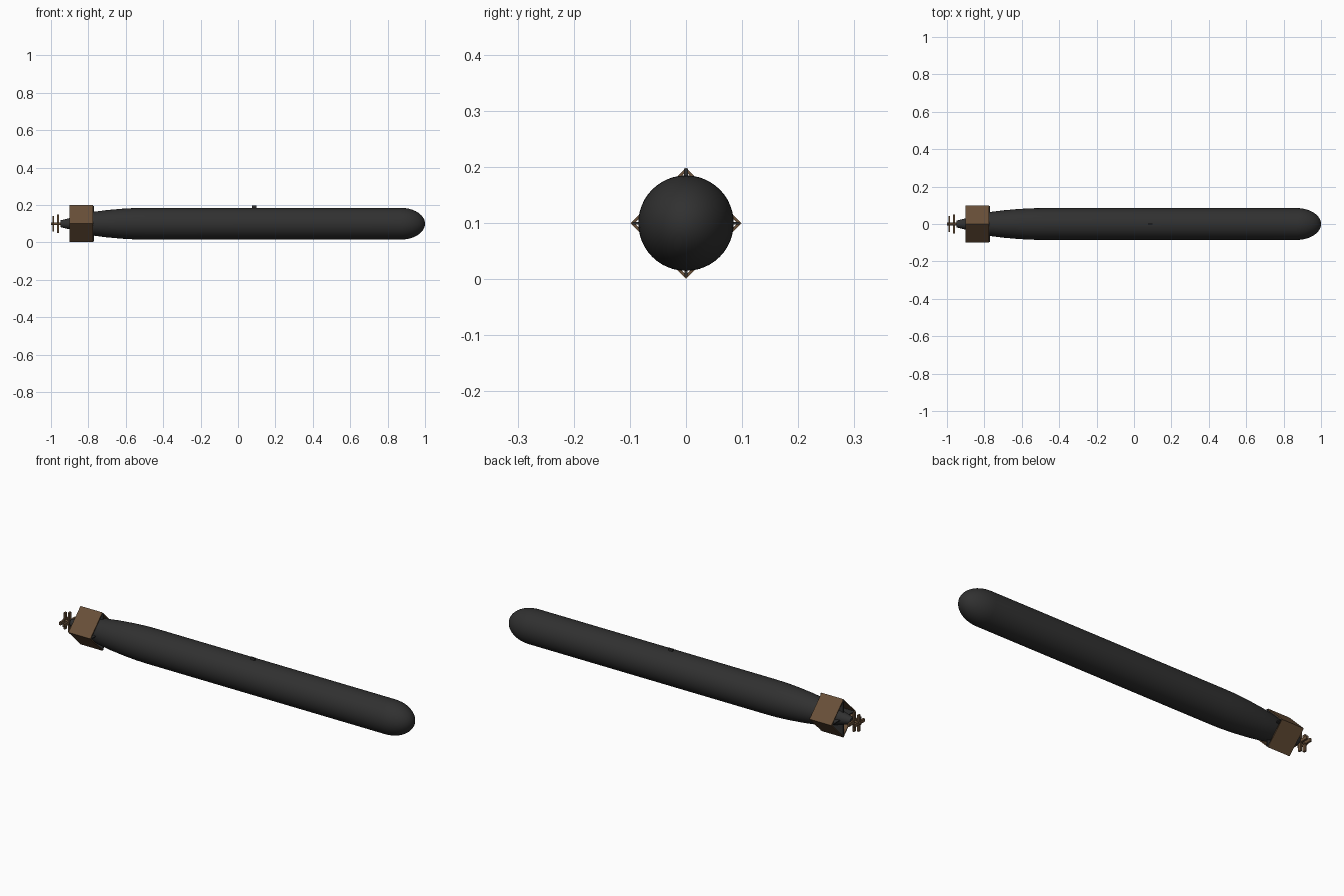
import bpy, bmesh, math
from mathutils import Matrix, Vector

cube = bpy.data.objects.get("Cube")
if cube:
    bpy.data.objects.remove(cube)

AXIS = 0.1  # height of the body axis


def material(name, rgb):
    m = bpy.data.materials.new(name)
    m.use_nodes = True
    m.diffuse_color = (*rgb, 1)
    b = m.node_tree.nodes["Principled BSDF"]
    b.inputs["Base Color"].default_value = (*rgb, 1)
    b.inputs["Roughness"].default_value = 0.7
    return m


dark = material("dark grey paint", (0.03, 0.03, 0.03))
bronze = material("brown bronze", (0.14, 0.08, 0.04))


def finish(name, bm, mat, smooth=False):
    bmesh.ops.recalc_face_normals(bm, faces=bm.faces)
    mesh = bpy.data.meshes.new(name)
    bm.to_mesh(mesh)
    bm.free()
    mesh.materials.append(mat)
    ob = bpy.data.objects.new(name, mesh)
    bpy.context.collection.objects.link(ob)
    ob.location.z = AXIS
    if smooth:
        bpy.ops.object.select_all(action='DESELECT')
        ob.select_set(True)
        bpy.context.view_layer.objects.active = ob
        bpy.ops.object.shade_smooth_by_angle(angle=math.radians(40))
    return ob


def lathe(name, profile, mat, sides=48):
    """Revolve (x, radius) points about the long axis."""
    bm = bmesh.new()
    verts = [bm.verts.new((x, 0, r)) for x, r in profile]
    edges = [bm.edges.new(p) for p in zip(verts, verts[1:])]
    bmesh.ops.spin(bm, geom=verts + edges, cent=(0, 0, 0), axis=(1, 0, 0),
                   angle=math.tau, steps=sides, use_duplicate=False)
    bmesh.ops.remove_doubles(bm, verts=bm.verts, dist=0.00001)
    return finish(name, bm, mat, True)


def prism(bm, outline, thickness, turn):
    """Extrude an (x, z) outline across y, then turn it about the long axis."""
    rot = Matrix.Rotation(turn, 4, 'X')
    face = bm.faces.new([bm.verts.new(rot @ Vector((x, -thickness / 2, z))) for x, z in outline])
    ext = bmesh.ops.extrude_face_region(bm, geom=[face])
    verts = [v for v in ext["geom"] if isinstance(v, bmesh.types.BMVert)]
    bmesh.ops.translate(bm, verts=verts, vec=rot @ Vector((0, thickness, 0)))


# Hull: cylinder with an elliptical nose and a tapered tail
R = 0.085
hull = [(-0.95, 0), (-0.95, 0.018), (-0.90, 0.03), (-0.84, 0.048), (-0.77, 0.064),
        (-0.70, 0.073), (-0.62, 0.08), (-0.55, 0.084), (-0.48, R)]
for i in range(13):
    a = math.pi / 2 * i / 12
    hull.append((0.87 + 0.13 * math.sin(a), R * math.cos(a) if i < 12 else 0))
lathe("hull", hull, dark)

# Square ring around the tail, standing on its corner
bm = bmesh.new()
rings = []
for x, r in ((-0.9, 0.099), (-0.775, 0.099), (-0.775, 0.092), (-0.9, 0.092)):
    rings.append([bm.verts.new((x, r * math.cos(k * math.pi / 2), r * math.sin(k * math.pi / 2)))
                  for k in range(4)])
for a, b in zip(rings, rings[1:] + rings[:1]):
    for k in range(4):
        n = (k + 1) % 4
        bm.faces.new((a[k], a[n], b[n], b[k]))
finish("tail_ring", bm, bronze)

# Four fins joining the hull to the ring corners
bm = bmesh.new()
for k in range(4):
    prism(bm, [(-0.90, 0.02), (-0.90, 0.095), (-0.77, 0.095), (-0.77, 0.05)],
          0.005, k * math.pi / 2)
finish("tail_fins", bm, dark)

# Propeller shaft and two four-bladed propellers
lathe("propeller_shaft", [(-1, 0), (-1, 0.007), (-0.94, 0.007), (-0.94, 0)], bronze, 16)
for name, x, radius in (("rear_propeller", -0.988, 0.042), ("front_propeller", -0.962, 0.05)):
    bm = bmesh.new()
    for k in range(4):
        prism(bm, [(x - 0.005, 0), (x - 0.005, radius), (x + 0.005, radius), (x + 0.005, 0)],
              0.016, k * math.pi / 2)
    finish(name, bm, bronze)

# Small lug on top of the hull
bm = bmesh.new()
prism(bm, [(0.075, 0.08), (0.075, 0.097), (0.098, 0.097), (0.098, 0.08)], 0.008, 0)
finish("top_lug", bm, dark)
